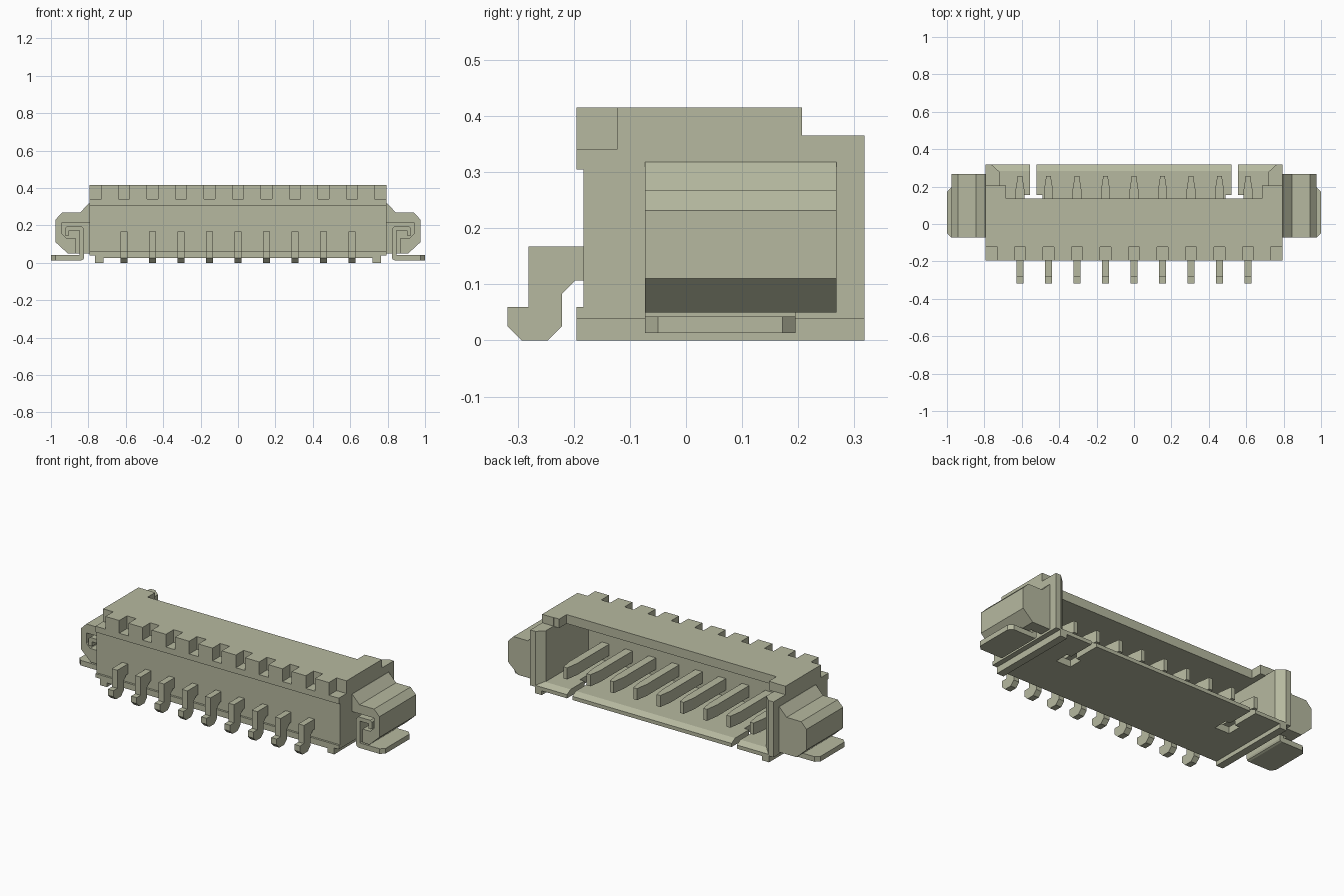
import bpy
import bmesh

cube = bpy.data.objects.get("Cube")
if cube:
    bpy.data.objects.remove(cube, do_unlink=True)

# Single warm grey-green colour
mat = bpy.data.materials.new("sage grey")
mat.use_nodes = True
colour = (0.47, 0.485, 0.35, 1.0)
mat.diffuse_color = colour
mat.node_tree.nodes["Principled BSDF"].inputs["Base Color"].default_value = colour


def loft(name, rings):
    """Closed solid through matching rings of points."""
    bm = bmesh.new()
    loops = [[bm.verts.new(p) for p in ring] for ring in rings]
    n = len(loops[0])
    for a, b in zip(loops, loops[1:]):
        for i in range(n):
            j = (i + 1) % n
            bm.faces.new((a[i], a[j], b[j], b[i]))
    bm.faces.new(loops[0][::-1])
    bm.faces.new(loops[-1])
    bmesh.ops.recalc_face_normals(bm, faces=bm.faces)
    mesh = bpy.data.meshes.new(name)
    bm.to_mesh(mesh)
    bm.free()
    mesh.materials.append(mat)
    obj = bpy.data.objects.new(name, mesh)
    bpy.context.collection.objects.link(obj)
    return obj


def prism(name, pts, axis, lo, hi):
    """Extrude a 2D outline along one axis."""
    place = {"x": lambda u, v, w: (w, u, v),
             "y": lambda u, v, w: (u, w, v),
             "z": lambda u, v, w: (u, v, w)}[axis]
    return loft(name, [[place(u, v, w) for u, v in pts] for w in (lo, hi)])


def box(name, x0, x1, y0, y1, z0, z1):
    return prism(name, [(x0, y0), (x1, y0), (x1, y1), (x0, y1)], "z", z0, z1)


def carve(target, cutter):
    """Subtract a cutter and discard it."""
    cutter.hide_render = True
    mod = target.modifiers.new("cut", "BOOLEAN")
    mod.operation = "DIFFERENCE"
    mod.solver = "EXACT"
    mod.object = cutter
    bpy.context.view_layer.objects.active = target
    bpy.ops.object.modifier_apply(modifier=mod.name)
    bpy.data.objects.remove(cutter, do_unlink=True)


PITCH = 0.1524
pin_xs = [PITCH * i for i in range(-4, 5)]

# Housing: stepped side profile
housing = prism("housing", [
    (-0.195, 0.025), (0.318, 0.025), (0.318, 0.365), (0.207, 0.365),
    (0.207, 0.415), (-0.195, 0.415), (-0.195, 0.305), (-0.183, 0.305),
    (-0.183, 0.06), (-0.195, 0.06)], "x", -0.795, 0.795)

# Cavity, open at the back, with a flared mouth and a cut-back roof
carve(housing, box("cavity", -0.72, 0.72, -0.12, 0.4, 0.065, 0.362))
carve(housing, box("mouth_top", -0.72, 0.72, 0.205, 0.4, 0.3, 0.5))
carve(housing, box("roof_cut", -0.685, 0.685, 0.135, 0.4, 0.3, 0.5))
carve(housing, loft("mouth_flare", [
    [(-w, y, z), (w, y, z), (w, y, 0.5), (-w, y, 0.5)]
    for w, y, z in ((0.715, 0.275, 0.07), (0.775, 0.33, 0.04))]))

# Notches along the front top edge, including both corners
for x in pin_xs:
    carve(housing, box("notch", x - 0.03, x + 0.03, -0.3, -0.123, 0.34, 0.5))

for s in (-1, 1):
    carve(housing, box("corner_notch", s * 0.73, s * 0.85, -0.3, -0.123, 0.34, 0.5))
    carve(housing, box("edge_relief", s * 0.765, s * 0.85, -0.3, 0.4, -0.1, 0.038))
    # L-shaped slot through the floor
    carve(housing, prism("floor_slot", [
        (s * 0.52, 0.4), (s * 0.52, 0.155), (s * 0.49, 0.155), (s * 0.49, 0.07),
        (s * 0.585, 0.07), (s * 0.585, 0.155), (s * 0.555, 0.155),
        (s * 0.555, 0.4)], "z", -0.1, 0.1))

for side, s in (("left", 1), ("right", -1)):
    def mir(pts):
        return [(s * u, v) for u, v in pts]

    # Standing rib under the housing end
    box(side + "_foot_rib", s * 0.72, s * 0.765, -0.195, 0.318, 0, 0.04)

    # Wing: hollow front part and solid back wall
    outer = [(0.78, 0.318), (0.797, 0.318), (0.845, 0.268), (0.94, 0.268),
             (0.975, 0.232), (0.975, 0.11), (0.91, 0.05)]
    inner = [(0.865, 0.05), (0.865, 0.13), (0.915, 0.13), (0.94, 0.155),
             (0.94, 0.215), (0.78, 0.215)]
    prism(side + "_wing", mir(outer + inner), "y", -0.073, 0.205)
    prism(side + "_wing_back", mir(outer + [(0.78, 0.05)]), "y", 0.2, 0.268)

    # Metal clip: bent strip held in the wing
    prism(side + "_clip", mir([
        (0.88, 0.013), (0.838, 0.013), (0.827, 0.018), (0.823, 0.028),
        (0.823, 0.182), (0.835, 0.195), (0.915, 0.195), (0.925, 0.185),
        (0.925, 0.145), (0.903, 0.145), (0.903, 0.172), (0.847, 0.172),
        (0.847, 0.043), (0.88, 0.043)]), "y", -0.073, 0.195)
    # Solder tab with clipped corners
    prism(side + "_solder_tab", mir([
        (0.88, -0.073), (0.977, -0.073), (1.0, -0.05), (1.0, 0.172),
        (0.977, 0.195), (0.88, 0.195)]), "z", 0.013, 0.043)

# Contact pins: bent tail in front, tapered blade inside
for i, x in enumerate(pin_xs, 1):
    prism(f"pin_tail_{i}", [
        (-0.15, 0.167), (-0.281, 0.167), (-0.281, 0.06), (-0.318, 0.06),
        (-0.318, 0.025), (-0.293, 0), (-0.246, 0), (-0.221, 0.025),
        (-0.221, 0.083), (-0.197, 0.107), (-0.15, 0.107)],
        "x", x - 0.018, x + 0.018)
    prism(f"pin_blade_{i}", [
        (x - 0.024, -0.14), (x + 0.024, -0.14), (x + 0.024, 0.18),
        (x + 0.012, 0.257), (x - 0.012, 0.257), (x - 0.024, 0.18)],
        "z", 0.102, 0.17)
